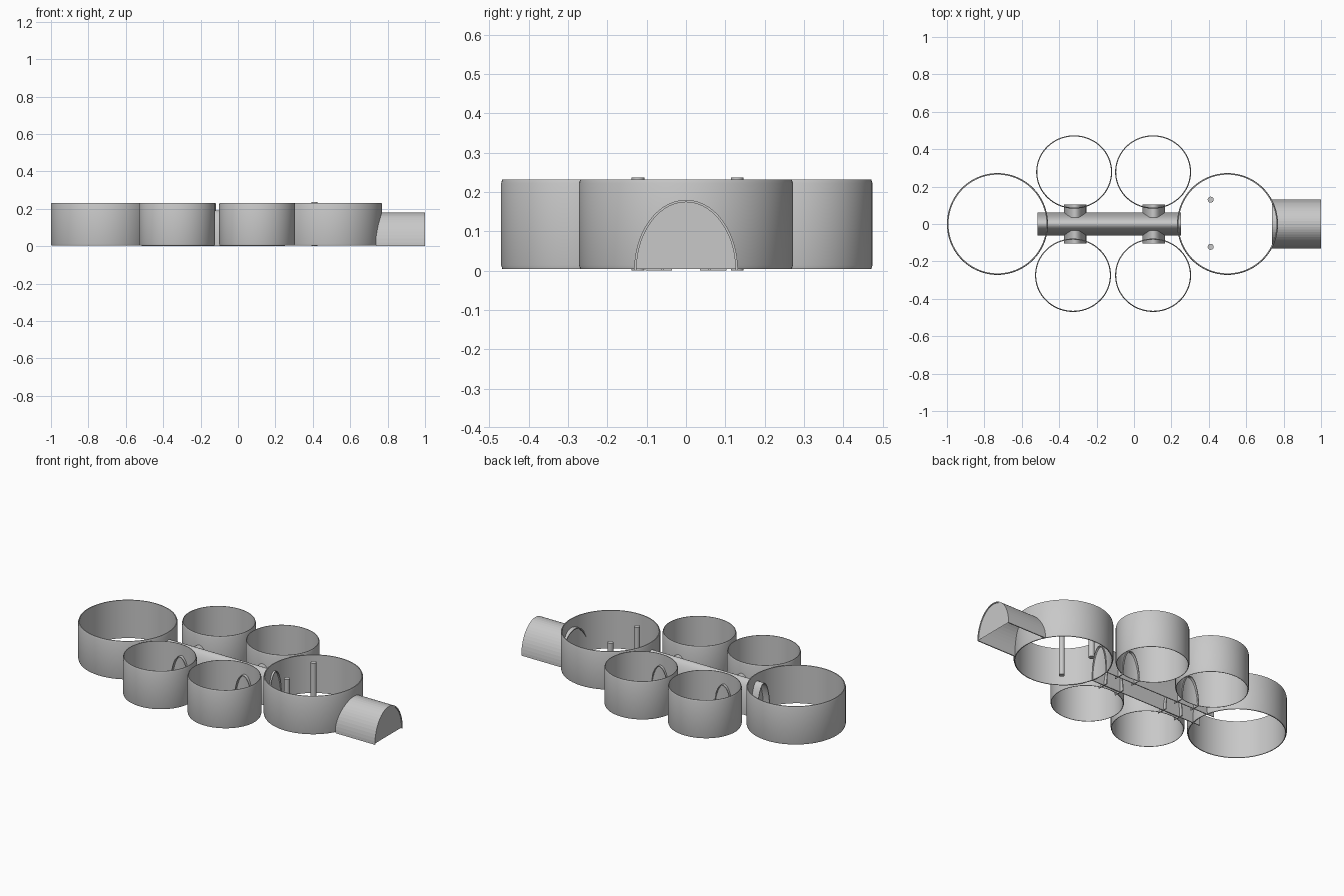
import bpy, bmesh, math

if "Cube" in bpy.data.objects:
    bpy.data.objects.remove(bpy.data.objects["Cube"])

stone = bpy.data.materials.new("plain_grey")
stone.diffuse_color = (0.58, 0.58, 0.58, 1)
stone.use_nodes = True
stone.node_tree.nodes["Principled BSDF"].inputs["Base Color"].default_value = stone.diffuse_color


def finish(name, bm, smooth=True):
    bmesh.ops.recalc_face_normals(bm, faces=bm.faces[:])
    me = bpy.data.meshes.new(name)
    bm.to_mesh(me)
    bm.free()
    me.materials.append(stone)
    ob = bpy.data.objects.new(name, me)
    bpy.context.collection.objects.link(ob)
    if smooth:
        bpy.ops.object.select_all(action='DESELECT')
        ob.select_set(True)
        bpy.context.view_layer.objects.active = ob
        bpy.ops.object.shade_smooth_by_angle(angle=math.radians(35))
    return ob


def ring_wall(name, x, y, rx, ry, wall, z0=0.004, z1=0.232, n=96):
    """Thin round wall, open at top and bottom, with softened rims."""
    e = 0.003
    profile = [(e, z0), (0, z0 + 0.01), (0, z1 - 0.01), (e, z1),
               (wall, z1), (wall, z0)]
    bm = bmesh.new()
    loops = []
    for inset, z in profile:
        loops.append([bm.verts.new((x + (rx - inset) * math.cos(2 * math.pi * i / n),
                                    y + (ry - inset) * math.sin(2 * math.pi * i / n), z))
                      for i in range(n)])
    for k, a in enumerate(loops):
        b = loops[(k + 1) % len(loops)]
        for i in range(n):
            j = (i + 1) % n
            bm.faces.new((a[i], a[j], b[j], b[i]))
    return finish(name, bm)


def arch_shell(name, start, end, half, height, wall, along_x=True, mid=0.0, n=28, smooth=True):
    """Half-elliptic vault without floor, running along x or y."""
    def point(along, across, z):
        return (along, mid + across, z) if along_x else (mid + across, along, z)
    bm = bmesh.new()
    rows = []
    for along, t in ((start, 0), (end, 0), (end, wall), (start, wall)):
        rows.append([bm.verts.new(point(along, (half - t) * math.cos(math.pi * i / n),
                                        (height - t) * math.sin(math.pi * i / n)))
                     for i in range(n + 1)])
    for k, a in enumerate(rows):
        b = rows[(k + 1) % 4]
        for i in range(n):
            bm.faces.new((a[i], a[i + 1], b[i + 1], b[i]))
    for i in (0, n):
        bm.faces.new([r[i] for r in rows])
    return finish(name, bm, smooth)


# Two large end chambers
ring_wall("large_chamber_left", -0.73, 0, 0.27, 0.272, 0.008)
ring_wall("large_chamber_right", 0.50, 0, 0.27, 0.272, 0.008)

# Four side chambers
for name, x, y in (("side_chamber_back_left", -0.32, 0.278),
                   ("side_chamber_back_right", 0.102, 0.278),
                   ("side_chamber_front_left", -0.326, -0.274),
                   ("side_chamber_front_right", 0.102, -0.274)):
    ring_wall(name, x, y, 0.203, 0.196, 0.006)

# Central corridor and short side passages
arch_shell("corridor", -0.515, 0.25, 0.062, 0.19, 0.005)
for side, x in (("left", -0.315), ("right", 0.105)):
    arch_shell("back_passage_" + side, 0.035, 0.103, 0.06, 0.165, 0.005, False, x)
    arch_shell("front_passage_" + side, -0.103, -0.035, 0.06, 0.165, 0.005, False, x)

# Entrance vault with its closing panel
arch_shell("entrance_vault", 0.738, 1.0, 0.132, 0.18, 0.006, smooth=False)
bm = bmesh.new()
bm.faces.new([bm.verts.new((0.996, 0.127 * math.cos(math.pi * i / 28),
                            0.004 + 0.171 * math.sin(math.pi * i / 28))) for i in range(29)])
finish("entrance_panel", bm, False)

# Two posts in the right chamber
for side, y in (("back", 0.13), ("front", -0.122)):
    bm = bmesh.new()
    bmesh.ops.create_cone(bm, cap_ends=True, segments=24, radius1=0.016, radius2=0.016, depth=0.237)
    bmesh.ops.translate(bm, verts=bm.verts[:], vec=(0.41, y, 0.1185))
    finish("post_" + side, bm)
